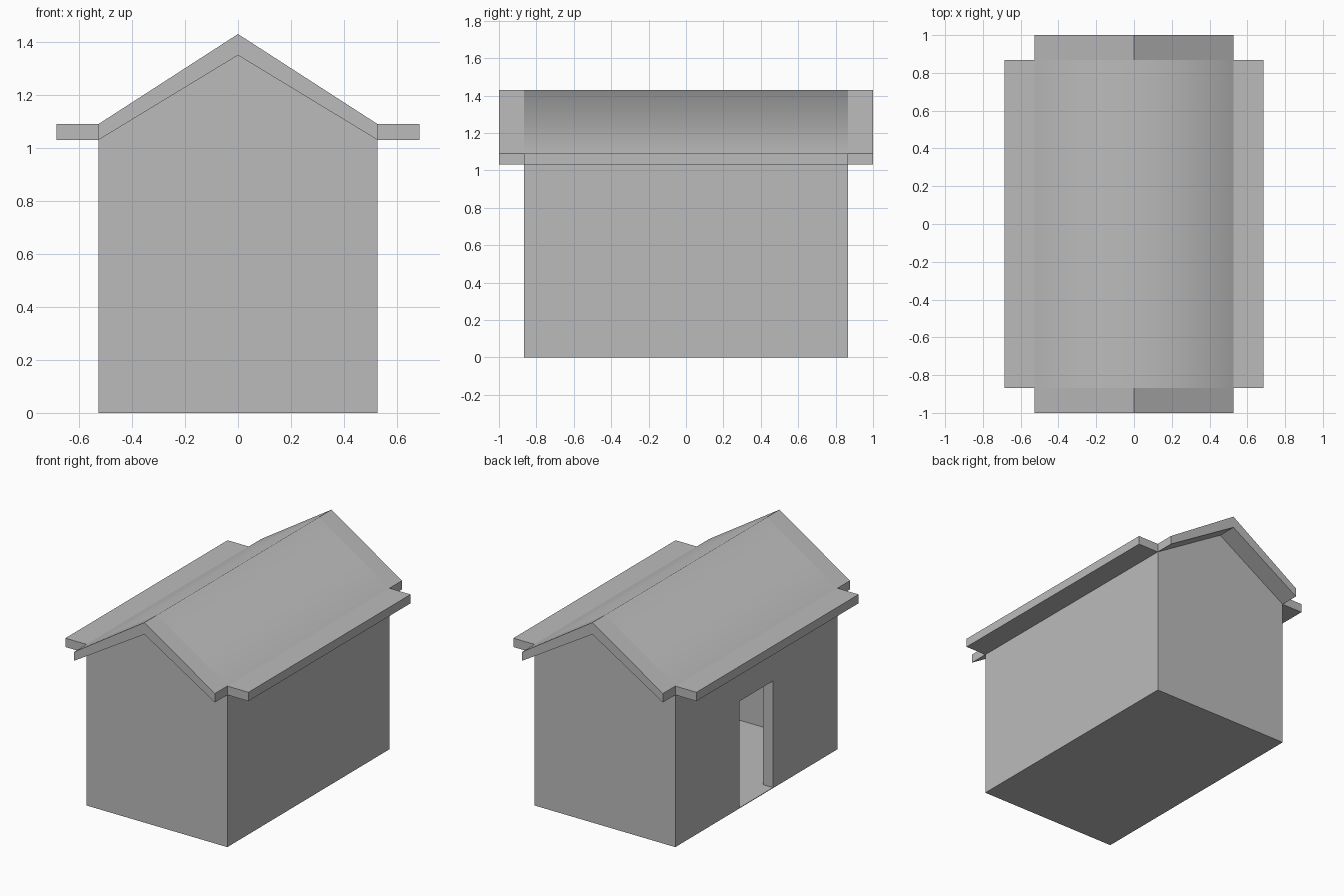
import bpy, bmesh

cube = bpy.data.objects.get("Cube")
if cube:
    bpy.data.objects.remove(cube, do_unlink=True)

GREY = (0.5, 0.5, 0.5, 1.0)
mat = bpy.data.materials.new("plain_grey")
mat.use_nodes = True
mat.diffuse_color = GREY
mat.node_tree.nodes["Principled BSDF"].inputs["Base Color"].default_value = GREY

W, D = 0.527, 0.867            # half width and half depth of the walls
EAVE, EAVE_TOP = 1.03, 1.09    # underside and top of the eaves
APEX, RIDGE = 1.35, 1.43       # underside and top of the ridge
DOOR, DOOR_H = 0.178, 0.725    # half width and height of the doorway


def finish(name, bm):
    bmesh.ops.recalc_face_normals(bm, faces=bm.faces)
    mesh = bpy.data.meshes.new(name)
    bm.to_mesh(mesh)
    bm.free()
    mesh.materials.append(mat)
    obj = bpy.data.objects.new(name, mesh)
    bpy.context.collection.objects.link(obj)
    return obj


def box(name, lo, hi):
    bm = bmesh.new()
    bmesh.ops.create_cube(bm, size=1)
    for v in bm.verts:
        v.co = [a + (b - a) * (c + 0.5) for a, b, c in zip(lo, hi, v.co)]
    return finish(name, bm)


def prism(name, profile, axis, stations, smooth_top=False):
    """Sweep a closed profile along x or y through the given stations."""
    bm = bmesh.new()
    place = (lambda s, a, b: (s, a, b)) if axis == "x" else (lambda s, a, b: (a, s, b))
    rings = [[bm.verts.new(place(s, a, b)) for a, b in profile] for s in stations]
    n = len(profile)
    for i, (r, q) in enumerate(zip(rings, rings[1:])):
        for k in range(n):
            f = bm.faces.new((r[k], r[(k + 1) % n], q[(k + 1) % n], q[k]))
            # the middle strip of the two upper slopes is softly shaded
            f.smooth = smooth_top and i == 1 and k < 2
    bm.faces.new(rings[0])
    bm.faces.new(rings[-1])
    return finish(name, bm)


# Floor and thin gable walls
box("floor", (-W, -D, 0), (W, D, 0.004))
gable = [(-W, 0), (W, 0), (W, EAVE), (0, APEX), (-W, EAVE)]
prism("front_wall", gable, "y", (-D, -D + 0.006))
prism("back_wall", gable, "y", (D - 0.006, D))

# Side walls, with a doorway on the right one
box("left_wall", (W - 0.075, -D, 0), (W, D, EAVE))
doorway = [(-D, 0), (-DOOR, 0), (-DOOR, DOOR_H), (DOOR, DOOR_H),
           (DOOR, 0), (D, 0), (D, EAVE), (-D, EAVE)]
prism("right_wall", doorway, "x", (-W, -W + 0.075))

# Gabled roof overhanging front and back
roof = [(-W, EAVE_TOP), (0, RIDGE), (W, EAVE_TOP), (W, EAVE), (0, APEX), (-W, EAVE)]
prism("roof", roof, "y", (-1, -D, D, 1), smooth_top=True)

# Flat eave boards along both sides
for name, side in (("left_eave", 1), ("right_eave", -1)):
    xs = sorted((side * W, side * 0.685))
    box(name, (xs[0], -D, EAVE), (xs[1], D, EAVE_TOP))
